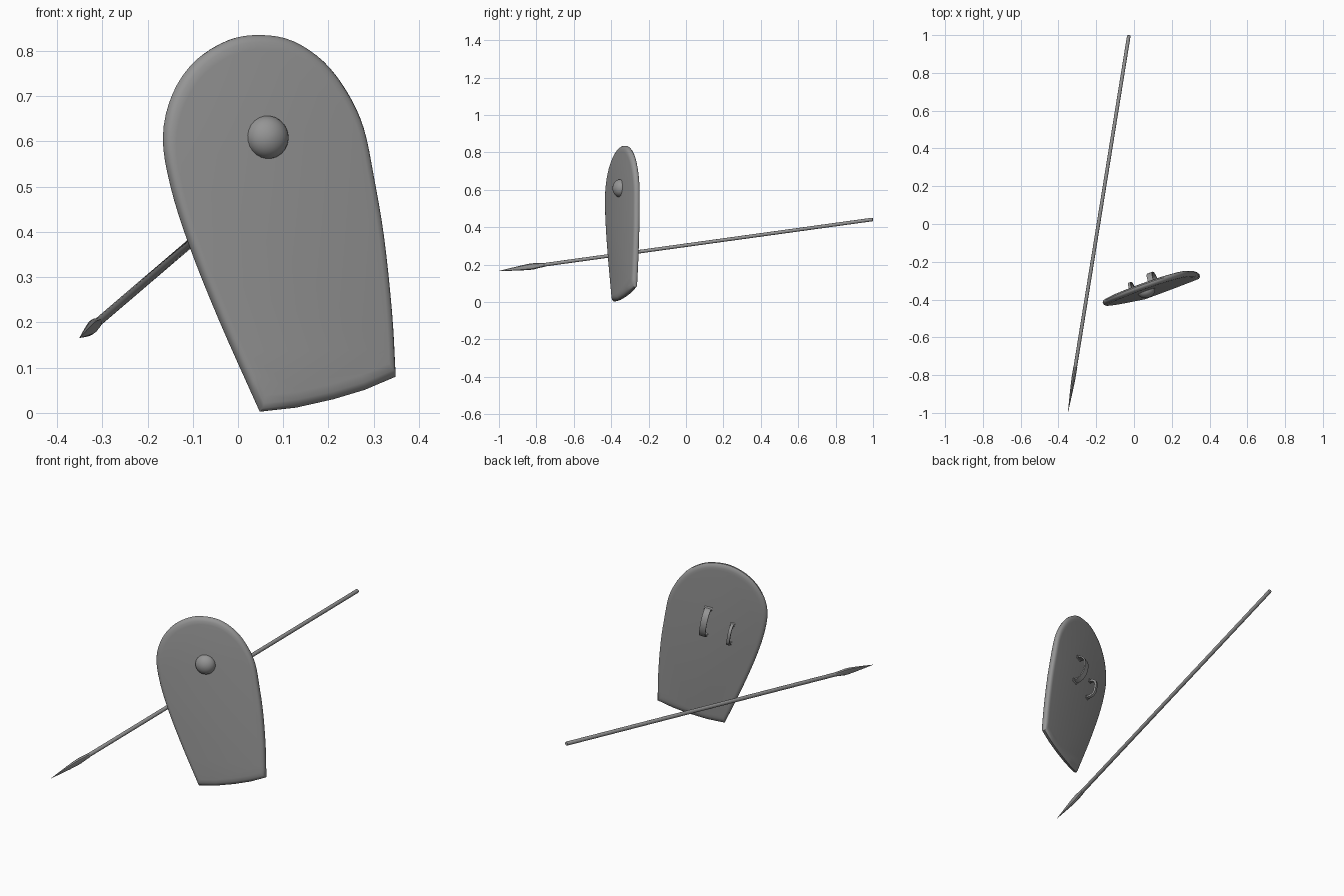
import bpy, bmesh, math
from mathutils import Vector

if "Cube" in bpy.data.objects:
    bpy.data.objects.remove(bpy.data.objects["Cube"])

grey = bpy.data.materials.new("plain grey")
grey.use_nodes = True
grey.diffuse_color = (0.3, 0.3, 0.3, 1)
grey.node_tree.nodes["Principled BSDF"].inputs["Base Color"].default_value = (0.3, 0.3, 0.3, 1)


def loft(name, rings, angle=40):
    """Join equal-sized rings of points into one closed smooth-shaded body."""
    bm = bmesh.new()
    loops = [[bm.verts.new(p) for p in ring] for ring in rings]
    n = len(loops[0])
    for a, b in zip(loops, loops[1:]):
        for i in range(n):
            j = (i + 1) % n
            bm.faces.new((a[i], a[j], b[j], b[i]))
    bm.faces.new(loops[0][::-1])
    bm.faces.new(loops[-1])
    bmesh.ops.recalc_face_normals(bm, faces=bm.faces)
    mesh = bpy.data.meshes.new(name)
    bm.to_mesh(mesh)
    bm.free()
    mesh.materials.append(grey)
    obj = bpy.data.objects.new(name, mesh)
    bpy.context.collection.objects.link(obj)
    bpy.ops.object.select_all(action="DESELECT")
    obj.select_set(True)
    bpy.context.view_layer.objects.active = obj
    bpy.ops.object.shade_smooth_by_angle(angle=math.radians(angle))
    return obj


def oval(centre, u, v, ru, rv, n):
    return [centre + u * ru * math.cos(2 * math.pi * i / n)
            + v * rv * math.sin(2 * math.pi * i / n) for i in range(n)]


# Tilted shield plane: its back normal, long axis and cross axis
SX, SZ = 0.36, 0.07
back = Vector((-SX, 1, -SZ)).normalized()
up = Vector((-0.18, -0.18 * SX + SZ, 1)).normalized()
side = up.cross(back)


def on_shield(x, z, depth=0):
    return Vector((x, -0.403 + SX * x + SZ * z, z)) + back * depth


# Shield outline: straight-cut foot, smooth curve over the head
foot = [(0.05, 0.003), (0.13, 0.012), (0.21, 0.03), (0.28, 0.051), (0.348, 0.08)]
head = [(0.348, 0.08), (0.34, 0.22), (0.322, 0.39), (0.30, 0.52), (0.277, 0.63),
        (0.24, 0.71), (0.188, 0.777), (0.12, 0.822), (0.05, 0.835), (-0.02, 0.824),
        (-0.093, 0.778), (-0.143, 0.705), (-0.164, 0.61), (-0.147, 0.50),
        (-0.106, 0.37), (-0.04, 0.205), (0.05, 0.003)]


def smooth_path(points, steps):
    pts = [Vector(p) for p in points]
    pts = [2 * pts[0] - pts[1]] + pts + [2 * pts[-1] - pts[-2]]
    out = []
    for a, b, c, d in zip(pts, pts[1:], pts[2:], pts[3:]):
        for k in range(steps):
            t = k / steps
            out.append(0.5 * (2 * b + (c - a) * t + (2 * a - 5 * b + 4 * c - d) * t * t
                              + (3 * b - a - 3 * c + d) * t ** 3))
    return out


outline = [Vector(p) for p in foot[:-1]] + smooth_path(head, 4)
mid = Vector((0.1, 0.43))
rim = [(0.92, -0.018), (0.96, -0.016), (0.985, -0.011), (1, -0.002),
       (1, 0.006), (0.985, 0.012), (0.95, 0.015), (0.92, 0.016)]
loft("shield_board", [[on_shield(*(mid + (p - mid) * s), d) for p in outline]
                      for s, d in rim])

# Domed boss on the front
boss = on_shield(0.06, 0.608, -0.014)
loft("shield_boss", [oval(boss - back * 0.04 * math.sin(a), side, up,
                          0.048 * math.cos(a), 0.048 * math.cos(a), 24)
                     for a in [math.radians(d) for d in (0, 12, 24, 36, 48, 60, 72, 82, 88)]])


# Grips on the back: a flat band bent along a path, with a pad under each end
def grip(name, x, z, path, half_width, thick):
    base = on_shield(x, z, 0.014)
    pts = [base + up * s + back * h for s, h in path]
    rings = []
    for i, p in enumerate(pts):
        tangent = (pts[min(i + 1, len(pts) - 1)] - pts[max(i - 1, 0)]).normalized()
        out = side.cross(tangent) * thick / 2
        w = side * half_width
        rings.append([p + w + out, p - w + out, p - w - out, p + w - out])
    loft(name, rings)
    for label, p in (("lower", pts[0]), ("upper", pts[-1])):
        loft(f"{name}_{label}_pad",
             [oval(p + side * k * (half_width + 0.003), up, back, 0.009, 0.008, 10)
              for k in (-1, 1)])


arch = [(-0.07 * math.cos(a), 0.056 * math.sin(a) ** 0.8)
        for a in [math.pi * i / 14 for i in range(14)]] + [(0.07, 0)]
grip("arm_strap", 0.11, 0.53, arch, 0.015, 0.007)
bar = [(-0.05, 0), (-0.047, 0.022), (-0.037, 0.038), (-0.02, 0.044),
       (0.02, 0.044), (0.037, 0.038), (0.047, 0.022), (0.05, 0)]
grip("hand_grip", 0.0, 0.48, bar, 0.007, 0.011)

# Spear: round shaft and a slim flattened blade along one line
tip = Vector((-0.35, -1, 0.166))
butt = Vector((-0.027, 0.999, 0.442))
line = (butt - tip).normalized()
across = line.cross(Vector((0, 0, 1))).normalized()
tall = across.cross(line)
length = (butt - tip).length


def spear_part(name, sections, n):
    loft(name, [oval(tip + line * t, across, tall, a, b, n) for t, a, b in sections])


spear_part("spear_shaft", [(0.2, 0.0095, 0.0095), (length - 0.003, 0.0095, 0.0095),
                           (length, 0.008, 0.008)], 12)
spear_part("spear_blade", [(0, 0.0005, 0.0005), (0.06, 0.004, 0.007), (0.12, 0.0075, 0.013),
                           (0.165, 0.0095, 0.0165), (0.19, 0.0105, 0.0165),
                           (0.22, 0.0105, 0.013), (0.25, 0.0105, 0.0105)], 8)
